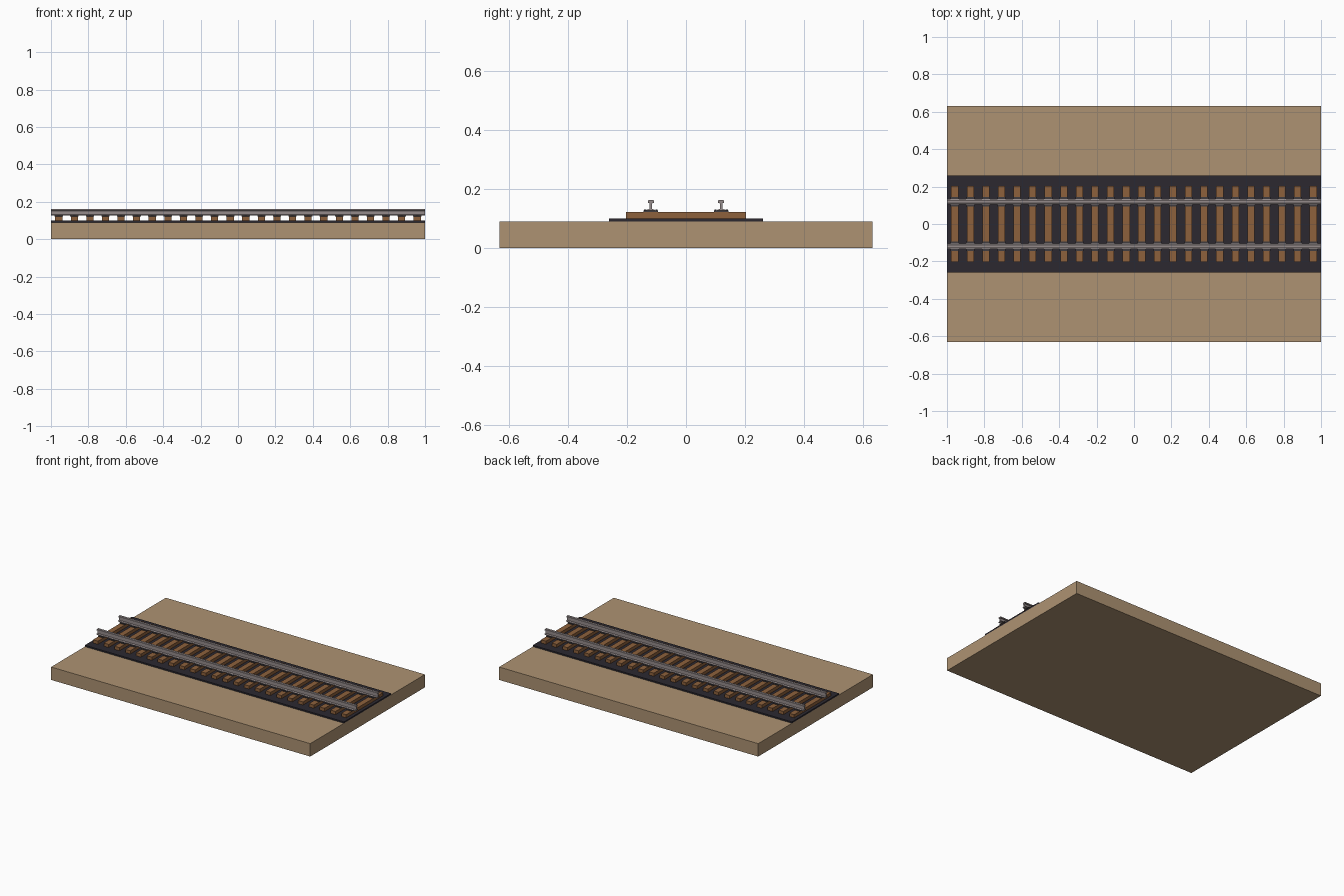
import bpy, bmesh

if "Cube" in bpy.data.objects:
    bpy.data.objects.remove(bpy.data.objects["Cube"])

def material(name, rgb):
    m = bpy.data.materials.new(name)
    m.diffuse_color = (*rgb, 1)
    m.use_nodes = True
    m.node_tree.nodes["Principled BSDF"].inputs["Base Color"].default_value = m.diffuse_color
    return m

SAND = material("sand", (0.42, 0.29, 0.17))
BALLAST = material("ballast", (0.025, 0.022, 0.03))
WOOD = material("wood", (0.27, 0.12, 0.045))
STEEL = material("steel", (0.30, 0.26, 0.26))
IRON = material("iron", (0.05, 0.045, 0.05))

def make_object(name, bm, mat):
    bmesh.ops.recalc_face_normals(bm, faces=bm.faces)
    me = bpy.data.meshes.new(name)
    bm.to_mesh(me)
    bm.free()
    me.materials.append(mat)
    ob = bpy.data.objects.new(name, me)
    bpy.context.collection.objects.link(ob)
    return ob

def add_box(bm, center, size):
    vs = bmesh.ops.create_cube(bm, size=1)["verts"]
    bmesh.ops.scale(bm, vec=size, verts=vs)
    bmesh.ops.translate(bm, vec=center, verts=vs)

def box(name, center, size, mat):
    bm = bmesh.new()
    add_box(bm, center, size)
    return make_object(name, bm, mat)

# Ground slab and ballast bed
box("ground_slab", (0, 0, 0.045), (2, 1.264, 0.09), SAND)
box("ballast_bed", (0, 0, 0.095), (2, 0.52, 0.01), BALLAST)

# Sleepers with a fastening plate and spikes under each rail
COUNT, PITCH, GAUGE = 24, 2 / 24, 0.119
sleepers, plates = bmesh.new(), bmesh.new()
for i in range(COUNT):
    x = -1 + PITCH * (i + 0.5)
    add_box(sleepers, (x, 0, 0.111), (0.038, 0.406, 0.022))
    for side in (-1, 1):
        y = side * GAUGE
        add_box(plates, (x, y, 0.1245), (0.044, 0.05, 0.005))
        for off in (-0.019, 0.019):
            add_box(plates, (x, y + off, 0.128), (0.012, 0.008, 0.004))
make_object("sleepers", sleepers, WOOD)
make_object("rail_plates", plates, IRON)

# Rails: foot, web and head profile extruded along x
HALF = [(0.014, 0.126), (0.014, 0.129), (0.004, 0.132),
        (0.004, 0.151), (0.010, 0.153), (0.010, 0.160), (0.008, 0.162)]
PROFILE = HALF + [(-y, z) for y, z in reversed(HALF)]
for name, side in (("front_rail", -1), ("back_rail", 1)):
    bm = bmesh.new()
    face = bm.faces.new([bm.verts.new((-1, side * GAUGE + y, z)) for y, z in PROFILE])
    ext = bmesh.ops.extrude_face_region(bm, geom=[face])["geom"]
    bmesh.ops.translate(bm, vec=(2, 0, 0),
                        verts=[v for v in ext if isinstance(v, bmesh.types.BMVert)])
    # keep the starting end cap
    if not face.is_valid or face not in bm.faces[:]:
        bm.faces.new([v for v in bm.verts if v.co.x < 0])
    make_object(name, bm, STEEL)
